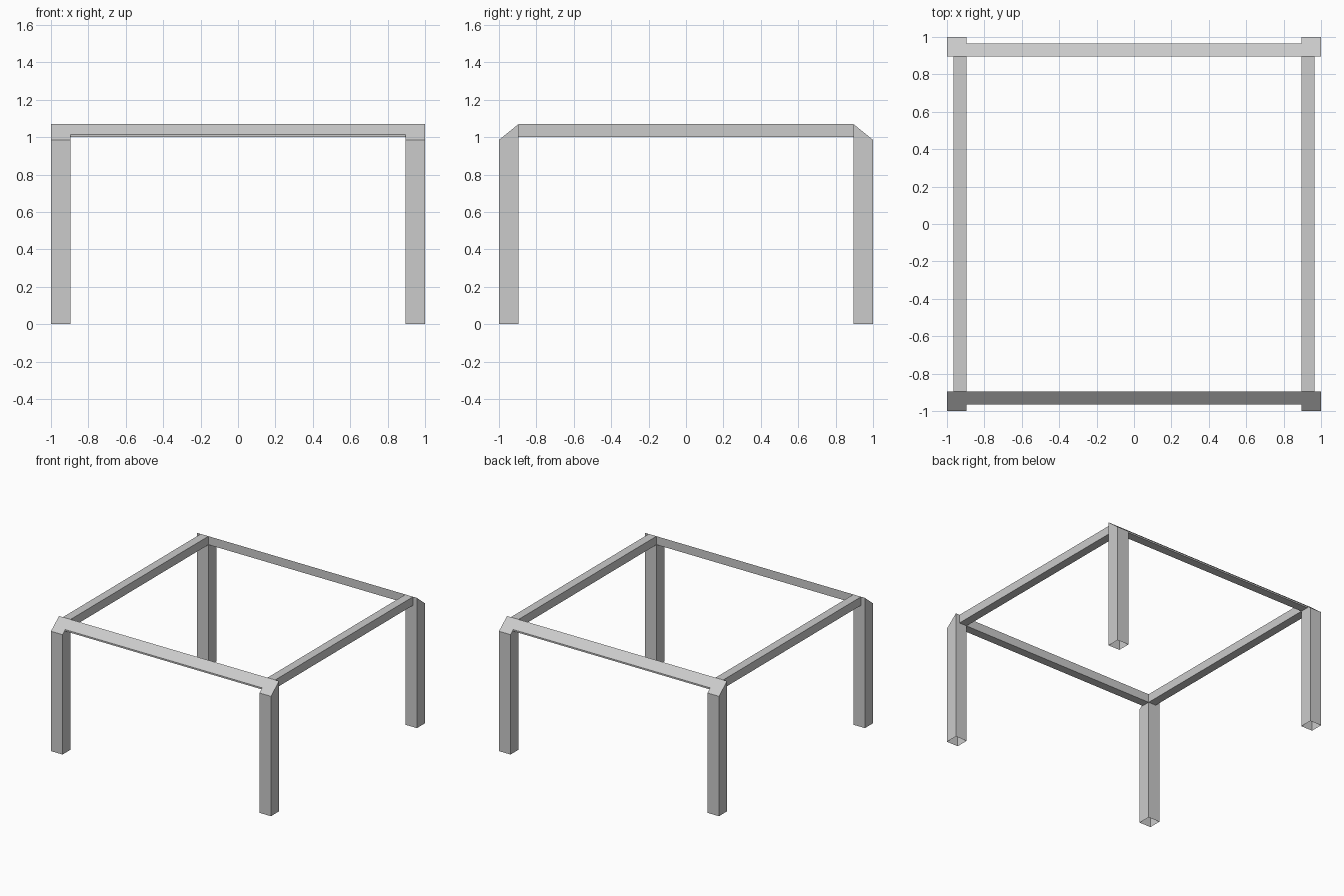
import bpy, bmesh

if "Cube" in bpy.data.objects:
    bpy.data.objects.remove(bpy.data.objects["Cube"])

OUT, RAIL_OUT, IN = 1.0, 0.965, 0.895   # outer face, rail outer face, inner face
EAVE, RAIL_Z, TOP = 0.985, 1.0, 1.07    # bevel start, rail underside, top


def slope(y):
    """Height of the sloping front/back plane at distance y from the centre."""
    return TOP - (TOP - EAVE) * (y - IN) / (OUT - IN)


def loft(name, ring_a, ring_b, cap_b, axes):
    """Join two rings into a tube, optionally cap the far end, and mirror it."""
    bm = bmesh.new()
    a = [bm.verts.new(p) for p in ring_a]
    b = [bm.verts.new(p) for p in ring_b]
    for i in range(len(a)):
        j = (i + 1) % len(a)
        bm.faces.new((a[i], a[j], b[j], b[i]))
    if cap_b:
        bm.faces.new(b)
    bmesh.ops.recalc_face_normals(bm, faces=bm.faces)
    mesh = bpy.data.meshes.new(name)
    bm.to_mesh(mesh)
    bm.free()
    obj = bpy.data.objects.new(name, mesh)
    bpy.context.collection.objects.link(obj)
    mod = obj.modifiers.new("mirror", 'MIRROR')
    mod.use_axis = axes
    mod.use_mirror_merge = False
    return obj


# Four square legs, open underneath, with tops sloping to the front and back
plan = [(IN, -OUT), (OUT, -OUT), (OUT, -IN), (IN, -IN)]
loft("legs", [(x, y, 0) for x, y in plan],
     [(x, y, slope(-y)) for x, y in plan], True, (True, True, False))

# Front and back rails, following the same slope
prof = [(-RAIL_OUT, RAIL_Z), (-IN, RAIL_Z), (-IN, TOP), (-RAIL_OUT, slope(RAIL_OUT))]
loft("front_back_rails", [(-IN, y, z) for y, z in prof],
     [(IN, y, z) for y, z in prof], False, (False, True, False))

# Left and right rails with a square section
prof = [(IN, RAIL_Z), (RAIL_OUT, RAIL_Z), (RAIL_OUT, TOP), (IN, TOP)]
loft("side_rails", [(x, -IN, z) for x, z in prof],
     [(x, IN, z) for x, z in prof], False, (True, False, False))
